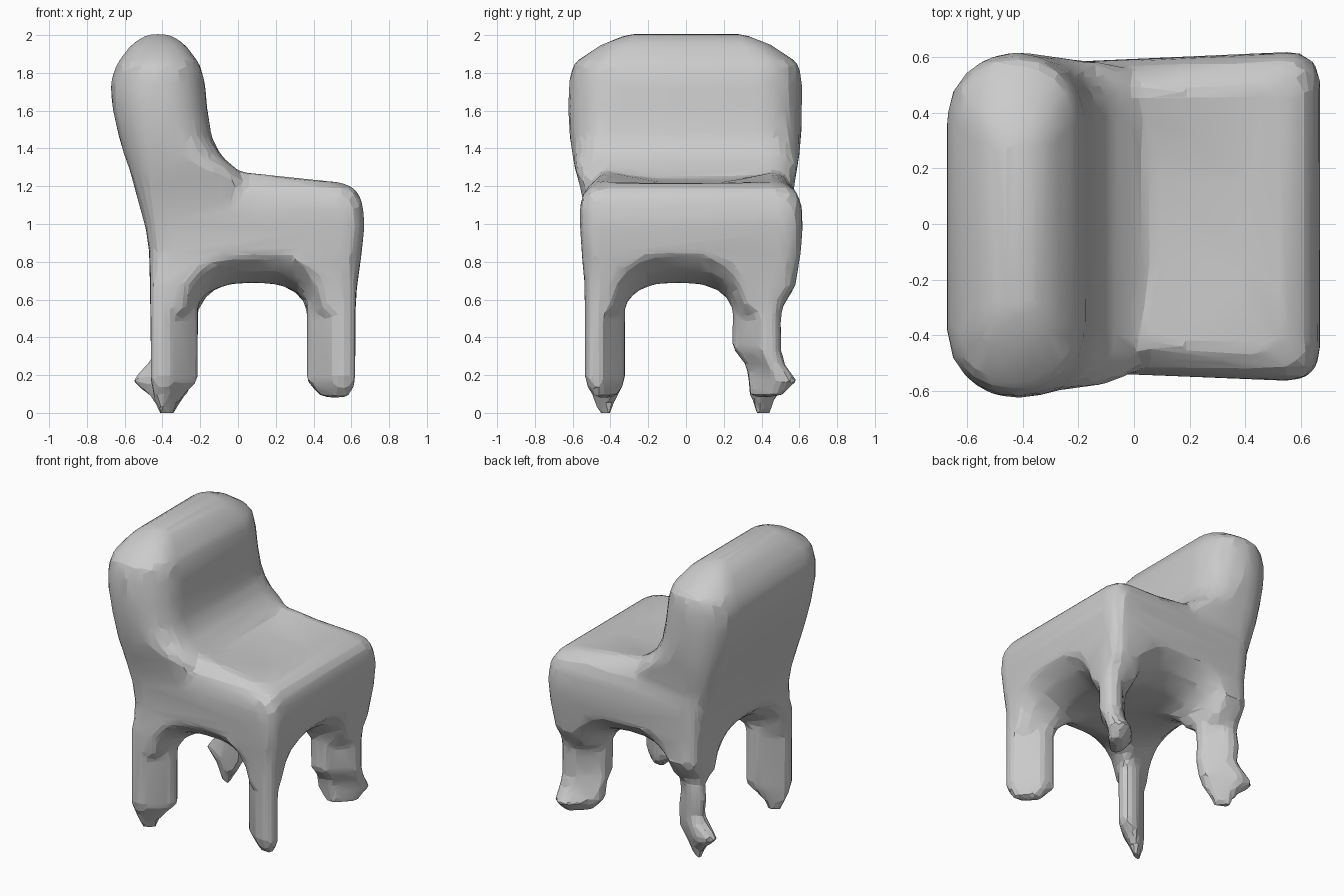
import bpy, bmesh, math

if "Cube" in bpy.data.objects:
    bpy.data.objects.remove(bpy.data.objects["Cube"])


def loft(name, rings):
    """Skin a list of equal-length closed rings and cap both ends."""
    bm = bmesh.new()
    rows = [[bm.verts.new(p) for p in ring] for ring in rings]
    n = len(rows[0])
    for a, b in zip(rows, rows[1:]):
        for i in range(n):
            j = (i + 1) % n
            bm.faces.new((a[i], a[j], b[j], b[i]))
    bm.faces.new(rows[0])
    bm.faces.new(rows[-1])
    bmesh.ops.recalc_face_normals(bm, faces=bm.faces)
    mesh = bpy.data.meshes.new(name)
    bm.to_mesh(mesh)
    bm.free()
    obj = bpy.data.objects.new(name, mesh)
    bpy.context.collection.objects.link(obj)
    return obj


def slab(x0, x1, y0, y1, r, z0, z1=None):
    """Rounded rectangle slice, height running from z0 at x0 to z1 at x1."""
    z1 = z0 if z1 is None else z1
    pts = []
    corners = [(x1 - r, y1 - r), (x0 + r, y1 - r), (x0 + r, y0 + r), (x1 - r, y0 + r)]
    for k, (cx, cy) in enumerate(corners):
        for s in range(5):
            a = math.pi / 2 * (k + s / 4)
            x = cx + r * math.cos(a)
            pts.append((x, cy + r * math.sin(a), z0 + (z1 - z0) * (x - x0) / (x1 - x0)))
    return pts


def tunnel(name, along_y, across, middle):
    """Arched cutter that flares toward both ends."""
    rings = []
    for d, w, top in [(-.75, .47, 1.0), (-.57, .385, .85), (-.46, .32, .75), (-.32, .29, .69),
                      (.32, .29, .69), (.46, .32, .75), (.57, .385, .85), (.75, .47, 1.0)]:
        ring = [(-w, .3), (-w, .48)]
        for s in range(1, 12):
            a = math.pi * (1 - s / 12)
            c = math.cos(a)
            ring.append((w * math.copysign(abs(c) ** .75, c),
                         .48 + (top - .48) * math.sin(a) ** .75))
        ring += [(w, .48), (w, .3)]
        rings.append([(across + u, middle + d, z) if along_y else (middle + d, across + u, z)
                      for u, z in ring])
    return loft(name, rings)


# Seat block with softly dished, forward-sloping top
seat = loft("chair_body", [
    slab(-.465, .62, -.535, .50, .08, .55),
    slab(-.465, .63, -.535, .58, .08, .67),
    slab(-.47, .655, -.545, .60, .09, .85),
    slab(-.49, .67, -.555, .61, .10, 1.0),
    slab(-.49, .66, -.555, .605, .10, 1.1),
    slab(-.47, .635, -.53, .575, .09, 1.225, 1.175),
    slab(-.45, .56, -.45, .49, .08, 1.325, 1.22),
    slab(-.42, .42, -.15, .17, .06, 1.26, 1.215)])
for v in seat.data.vertices:  # sides draw in toward the backrest
    if v.co.z > .75:
        v.co.y *= .945 if v.co.x < 0 else 1.015

# Thick leaning backrest, flaring into the seat at its foot
back = loft("backrest", [
    slab(-.495, .02, -.52, .54, .10, 1.0),
    slab(-.555, .04, -.565, .575, .13, 1.22),
    slab(-.57, 0, -.585, .585, .14, 1.28),
    slab(-.60, -.09, -.60, .60, .18, 1.36),
    slab(-.63, -.14, -.615, .61, .21, 1.46),
    slab(-.665, -.165, -.625, .615, .23, 1.62),
    slab(-.675, -.175, -.62, .615, .24, 1.75),
    slab(-.64, -.205, -.60, .60, .21, 1.85),
    slab(-.565, -.28, -.45, .45, .13, 1.95),
    slab(-.48, -.36, -.31, .31, .05, 2.005)])

# Two crossing arched openings under the seat
cut_a = tunnel("arch_cutter_side", True, .08, .02)
cut_b = tunnel("arch_cutter_front", False, -.04, .09)


def leg(name, sx, sy, rings):
    """Leg with a cut-corner section, longest along the diagonal of the seat."""
    shape = [(1, .65), (.65, 1), (.2, 1), (-1, -.2), (-1, -.85), (-.85, -1), (-.2, -1), (1, .2)]
    return loft(name, [[(x + sx * u * hx, y + sy * v * hy, z) for u, v in shape]
                       for x, y, hx, hy, z in rings])


# Legs with uneven, pointed feet: (x, y, half x, half y, z)
legs = [
    leg("front_leg_right", 1, -1, [
        (.495, -.43, .132, .108, .70), (.495, -.43, .132, .108, .17), (.52, -.43, .07, .06, .075)]),
    leg("front_leg_left", 1, 1, [
        (.495, .40, .13, .13, .70), (.495, .375, .13, .13, .50), (.495, .375, .13, .13, .34),
        (.495, .42, .13, .10, .26), (.495, .46, .13, .13, .17), (.51, .42, .07, .08, .08)]),
    leg("back_leg_right", -1, -1, [
        (-.34, -.43, .13, .108, .70), (-.34, -.43, .13, .108, .17),
        (-.375, -.43, .07, .06, .07), (-.385, -.425, .03, .03, -.03)]),
    leg("back_leg_left", -1, 1, [
        (-.34, .41, .13, .10, .70), (-.33, .41, .12, .09, .50), (-.35, .41, .12, .10, .42),
        (-.33, .41, .12, .09, .30), (-.40, .43, .165, .10, .17),
        (-.37, .41, .09, .07, .08), (-.385, .41, .03, .03, -.03)])]

# Join everything, even out the surface and blend the joins
steps = [("UNION", back), ("DIFFERENCE", cut_a), ("DIFFERENCE", cut_b)]
steps += [("UNION", part) for part in legs]
for op, other in steps:
    m = seat.modifiers.new(op, "BOOLEAN")
    m.operation, m.object, m.solver = op, other, "EXACT"
m = seat.modifiers.new("remesh", "REMESH")
m.mode, m.voxel_size = "VOXEL", .034
m = seat.modifiers.new("soften", "SMOOTH")
m.factor, m.iterations = .5, 3
m = seat.modifiers.new("facets", "DECIMATE")
m.ratio = .15
bpy.context.view_layer.objects.active = seat
seat.select_set(True)
for m in list(seat.modifiers):
    bpy.ops.object.modifier_apply(modifier=m.name)
for v in seat.data.vertices:
    v.co.z = max(v.co.z, 0)
for helper in [back, cut_a, cut_b] + legs:
    bpy.data.objects.remove(helper)
bpy.ops.object.shade_smooth_by_angle(angle=math.radians(12))
